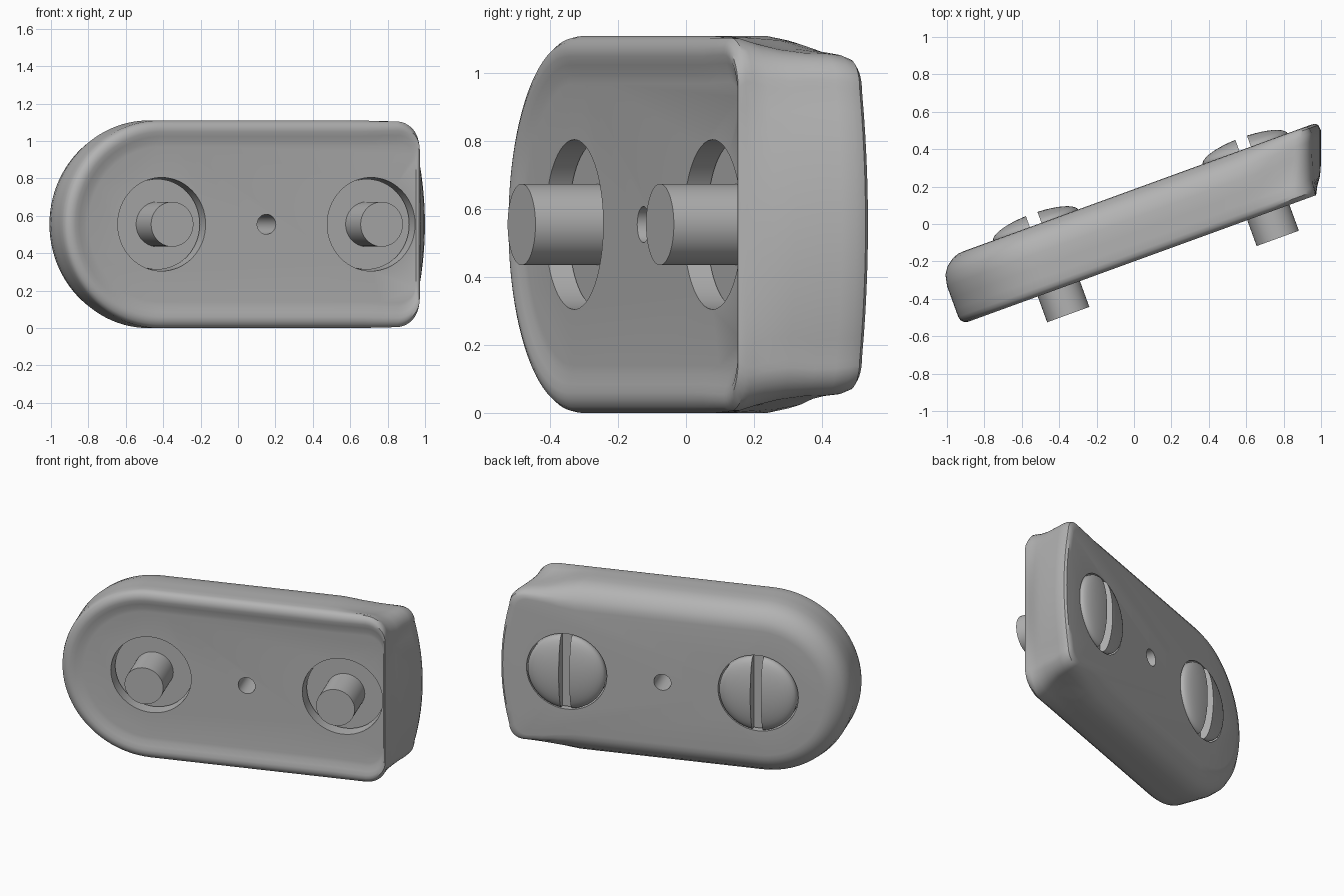
import bpy, bmesh, math

if "Cube" in bpy.data.objects:
    bpy.data.objects.remove(bpy.data.objects["Cube"])

ANGLE = math.radians(20)      # whole assembly is turned about the vertical
MID_Z = 0.555
R = 0.555                     # half height and round-end radius
ARC_U = -0.498                # centre of the round end
SCREWS = (-0.496, 0.696)

grey = bpy.data.materials.new("plain_grey")
grey.diffuse_color = (0.45, 0.45, 0.45, 1)
grey.use_nodes = True
grey.node_tree.nodes["Principled BSDF"].inputs["Base Color"].default_value = grey.diffuse_color


def make_object(name, bm):
    bmesh.ops.recalc_face_normals(bm, faces=bm.faces)
    me = bpy.data.meshes.new(name)
    bm.to_mesh(me)
    bm.free()
    me.materials.append(grey)
    ob = bpy.data.objects.new(name, me)
    ob.rotation_euler = (0, 0, ANGLE)
    ob.location = (0, 0, MID_Z)
    bpy.context.collection.objects.link(ob)
    return ob


def skin(name, rings):
    """Join closed rings of equal length and cap both ends."""
    bm = bmesh.new()
    loops = [[bm.verts.new(p) for p in ring] for ring in rings]
    n = len(loops[0])
    for a, b in zip(loops, loops[1:]):
        for i in range(n):
            j = (i + 1) % n
            bm.faces.new((a[i], a[j], b[j], b[i]))
    bm.faces.new(loops[0])
    bm.faces.new(loops[-1][::-1])
    return make_object(name, bm)


def lathe(name, u, profile, n=64):
    """Turn (radius, depth) points about an axis through the plate."""
    return skin(name, [[(u + r * math.cos(2 * math.pi * i / n), v,
                         r * math.sin(2 * math.pi * i / n)) for i in range(n)]
                       for r, v in profile])


def cut(target, cutter):
    mod = target.modifiers.new("cut", 'BOOLEAN')
    mod.operation = 'DIFFERENCE'
    mod.solver = 'EXACT'
    mod.object = cutter
    bpy.context.view_layer.update()
    bpy.context.view_layer.objects.active = target
    bpy.ops.object.modifier_apply(modifier=mod.name)
    bpy.data.objects.remove(cutter, do_unlink=True)


def smooth(ob, deg):
    bpy.ops.object.select_all(action='DESELECT')
    ob.select_set(True)
    bpy.context.view_layer.objects.active = ob
    bpy.ops.object.shade_smooth_by_angle(angle=math.radians(deg))


def outline(v, inset, end, bulge, corner, half):
    """Round left end, straight sides blending into a bowed right end."""
    h = R - inset
    upper = []
    for i in range(24):                                   # round end
        a = math.pi - math.pi / 2 * i / 24
        upper.append((ARC_U + h * math.cos(a), h * math.sin(a)))
    c0 = end - bulge - corner
    for i in range(14):                                   # straight side
        u = ARC_U + (c0 - ARC_U) * i / 14
        t = min(1, max(0, (u - 0.62) / (c0 - 0.62)))
        t = t * t * (3 - 2 * t)
        upper.append((u, h + (half - h) * t))
    for i in range(9):                                    # corner
        a = math.pi / 2 * (1 - i / 8)
        upper.append((c0 + corner * math.cos(a),
                      half - corner + corner * math.sin(a)))
    for i in range(1, 7):                                 # bowed end
        t = 1 - i / 6
        upper.append((end - bulge * t * t, (half - corner) * t))
    lower = [(u, -w) for u, w in upper[-2:0:-1]]
    return [(u, v, w) for u, w in upper + lower]


# Plate: dished front, raised rim, side wall, large rounding to the back
LAYERS = [
    (-0.170, 0.140, 0.950, 0.000, 0.10, 0.420),
    (-0.173, 0.115, 0.953, 0.000, 0.11, 0.445),
    (-0.181, 0.085, 0.957, 0.000, 0.11, 0.475),
    (-0.188, 0.060, 0.962, 0.000, 0.12, 0.500),
    (-0.188, 0.040, 0.966, 0.000, 0.12, 0.520),
    (-0.180, 0.018, 0.972, 0.005, 0.13, 0.538),
    (-0.165, 0.005, 0.980, 0.010, 0.13, 0.550),
    (-0.145, 0.000, 0.990, 0.020, 0.13, 0.550),
    (-0.100, 0.000, 1.022, 0.040, 0.13, 0.535),
    (-0.040, 0.000, 1.049, 0.045, 0.12, 0.518),
    (0.030, 0.000, 1.074, 0.050, 0.10, 0.507),
    (0.090, 0.013, 1.096, 0.050, 0.10, 0.505),
    (0.130, 0.040, 1.110, 0.050, 0.10, 0.500),
    (0.160, 0.081, 1.107, 0.050, 0.09, 0.487),
    (0.172, 0.115, 1.095, 0.050, 0.085, 0.472),
    (0.175, 0.145, 1.070, 0.050, 0.08, 0.450),
]
plate = skin("plate", [outline(*layer) for layer in LAYERS])

# Two screw bores and a small middle hole
for u, r in ((SCREWS[0], 0.25), (SCREWS[1], 0.25), (0.10, 0.053)):
    cut(plate, lathe("bore_cutter", u, [(r, -0.4), (r, 0.4)]))
smooth(plate, 35)

# Slotted, domed screws with a pin through the front
dome = [(0.242 * math.cos(a), 0.172 + 0.066 * math.sin(a))
        for a in (math.pi / 2 * i / 10 for i in range(10))]
for side, u in zip(("left", "right"), SCREWS):
    screw = lathe(side + "_screw", u,
                  [(0.12, -0.335), (0.12, -0.10), (0.242, -0.10)] + dome)
    slot = skin("slot_cutter", [[(u + x, v, z) for x, z in
                ((-0.033, -0.4), (0.033, -0.4), (0.033, 0.4), (-0.033, 0.4))]
                for v in (0.15, 0.4)])
    cut(screw, slot)
    smooth(screw, 35)
